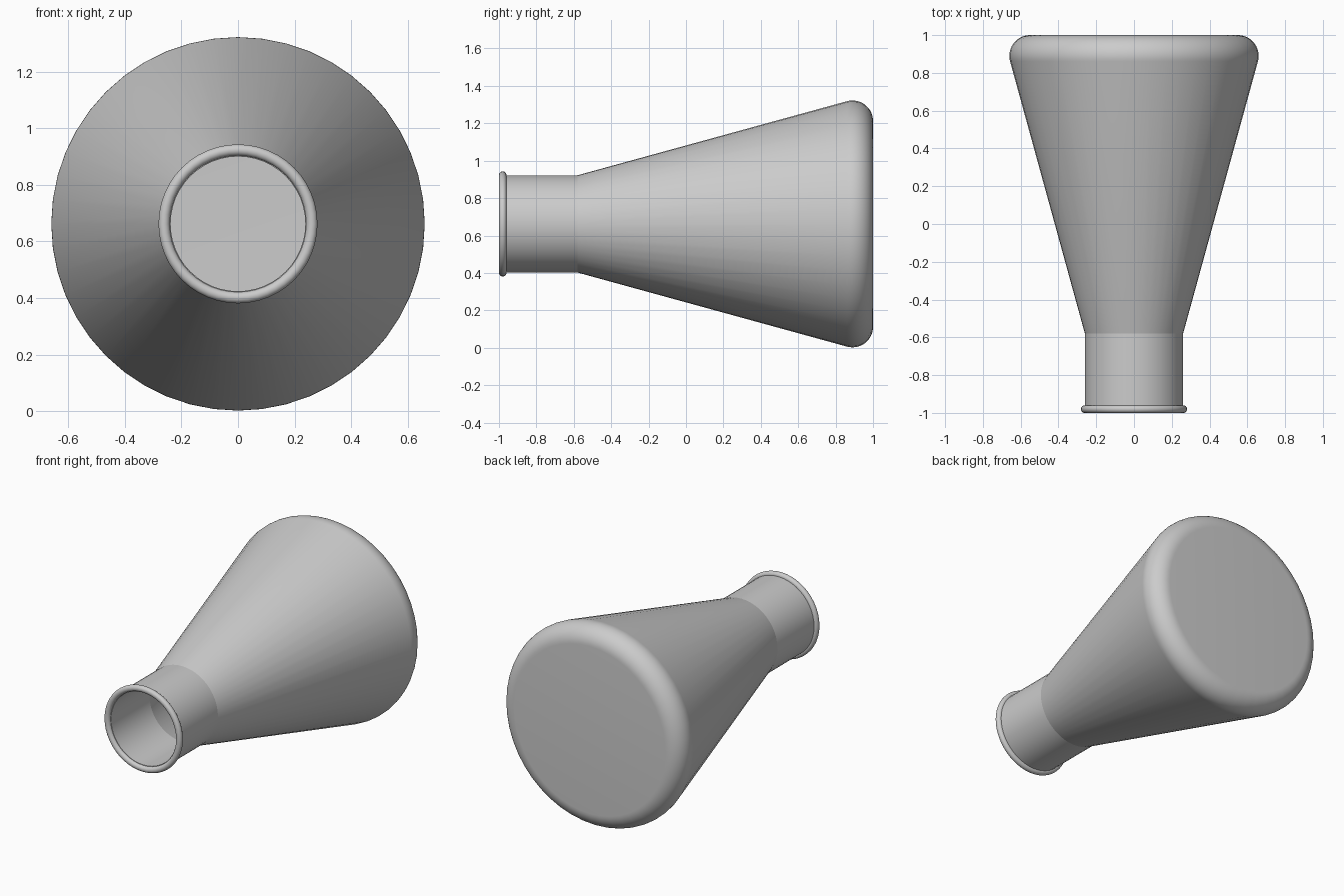
import bpy, bmesh, math

if "Cube" in bpy.data.objects:
    bpy.data.objects.remove(bpy.data.objects["Cube"])

SEG = 48
AXIS_Z = 0.662
TILT = math.radians(15.4)   # slope of the cone wall


def lathe(name, profile, closed=False):
    """Turn (radius, y) points around the y axis; radius 0 becomes a pole."""
    bm = bmesh.new()
    rings = []
    for r, y in profile:
        if r == 0:
            rings.append([bm.verts.new((0, y, AXIS_Z))] * SEG)
        else:
            rings.append([bm.verts.new((r * math.sin(2 * math.pi * k / SEG), y,
                                        AXIS_Z + r * math.cos(2 * math.pi * k / SEG)))
                          for k in range(SEG)])
    pairs = list(zip(rings, rings[1:]))
    if closed:
        pairs.append((rings[-1], rings[0]))
    for a, b in pairs:
        for k in range(SEG):
            n = (k + 1) % SEG
            quad = list(dict.fromkeys((a[k], a[n], b[n], b[k])))
            bm.faces.new(quad)
    bmesh.ops.recalc_face_normals(bm, faces=bm.faces[:])
    me = bpy.data.meshes.new(name)
    bm.to_mesh(me)
    bm.free()
    ob = bpy.data.objects.new(name, me)
    bpy.context.collection.objects.link(ob)
    bpy.ops.object.select_all(action='DESELECT')
    ob.select_set(True)
    bpy.context.view_layer.objects.active = ob
    bpy.ops.object.shade_smooth_by_angle(angle=math.radians(12))
    return ob


def wall(offset):
    """Half profile from neck to base centre, moved inward by offset."""
    pts = [(0.26 - offset, -0.98), (0.26 - offset, -0.58)]
    rad = 0.11 - offset
    for i in range(15):
        a = -TILT + (math.pi / 2 + TILT) * i / 14
        pts.append((0.55 + rad * math.cos(a), 0.89 + rad * math.sin(a)))
    return pts + [(0, 0.89 + rad)]


# Hollow flask body: outer wall, then inner wall, joined at the mouth
inner = wall(0.022)
lathe("flask_body", wall(0)[::-1] + inner)

# Rounded lip around the mouth
lip = [(0.261 + 0.02 * math.cos(2 * math.pi * i / 36),
        -0.98 + 0.02 * math.sin(2 * math.pi * i / 36)) for i in range(36)]
lathe("mouth_lip", lip, closed=True)
